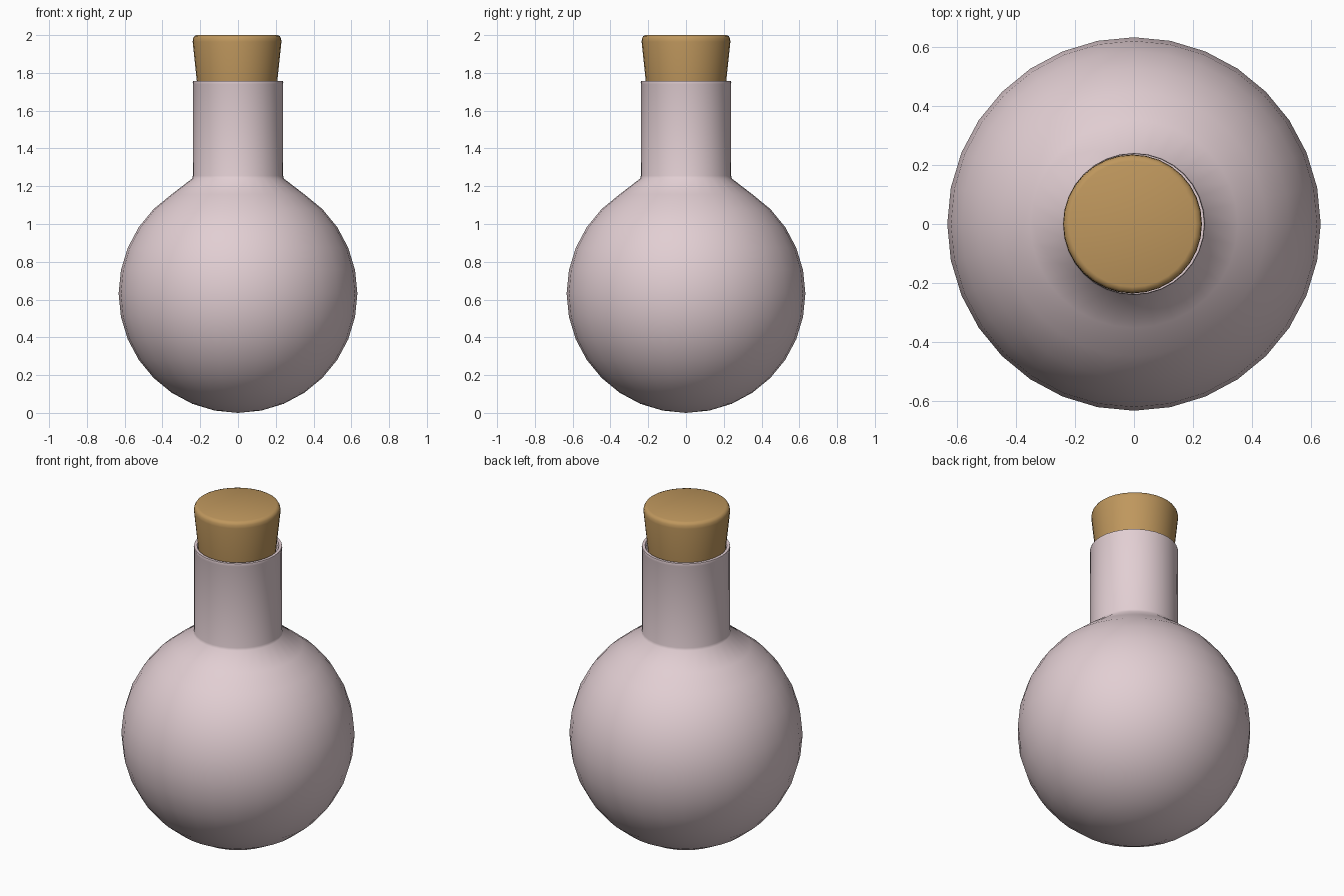
import bpy, bmesh, math

if "Cube" in bpy.data.objects:
    bpy.data.objects.remove(bpy.data.objects["Cube"])

SEG = 32


def material(name, rgb):
    m = bpy.data.materials.new(name)
    m.diffuse_color = (*rgb, 1.0)
    m.use_nodes = True
    m.node_tree.nodes["Principled BSDF"].inputs["Base Color"].default_value = m.diffuse_color
    return m


def lathe(name, profile, mat, cx=0.0, angle=40):
    """Revolve (radius, z) points about a vertical axis; radius 0 makes a pole."""
    bm = bmesh.new()
    rings = []
    for r, z in profile:
        if r == 0:
            rings.append([bm.verts.new((cx, 0, z))])
        else:
            rings.append([bm.verts.new((cx + r * math.cos(math.tau * i / SEG),
                                        r * math.sin(math.tau * i / SEG), z))
                          for i in range(SEG)])
    for a, b in zip(rings, rings[1:]):
        for i in range(SEG):
            j = (i + 1) % SEG
            if len(a) == 1:
                bm.faces.new((a[0], b[j], b[i]))
            elif len(b) == 1:
                bm.faces.new((a[i], a[j], b[0]))
            else:
                bm.faces.new((a[i], a[j], b[j], b[i]))
    bmesh.ops.recalc_face_normals(bm, faces=bm.faces)
    mesh = bpy.data.meshes.new(name)
    bm.to_mesh(mesh)
    bm.free()
    mesh.materials.append(mat)
    ob = bpy.data.objects.new(name, mesh)
    bpy.context.collection.objects.link(ob)
    bpy.ops.object.select_all(action='DESELECT')
    ob.select_set(True)
    bpy.context.view_layer.objects.active = ob
    bpy.ops.object.shade_smooth_by_angle(angle=math.radians(angle))
    return ob


glass = material("pale_pink_glass", (0.76, 0.62, 0.65))
cork = material("cork_brown", (0.52, 0.31, 0.11))

# Flask: round bulb running into a straight neck with a thin rim
R = 0.632
bulb = [(R * math.sin(math.pi * k / 16), R - R * math.cos(math.pi * k / 16))
        for k in range(15)]
bulb[0] = (0, 0)
bulb[-1] = (0.243, 1.24)
neck = [(0.239, 1.255), (0.238, 1.74), (0.24, 1.748), (0.238, 1.757),
        (0.222, 1.757), (0.217, 1.745), (0.217, 1.5), (0, 1.5)]
lathe("flask", bulb + neck, glass, angle=60)

# Stopper: tapered cork with a rounded top edge, seated slightly off centre
lathe("stopper", [(0, 1.58), (0.197, 1.58), (0.213, 1.755), (0.235, 1.965),
                  (0.233, 1.983), (0.226, 1.995), (0.213, 2.0), (0, 2.0)],
      cork, cx=-0.005, angle=50)
